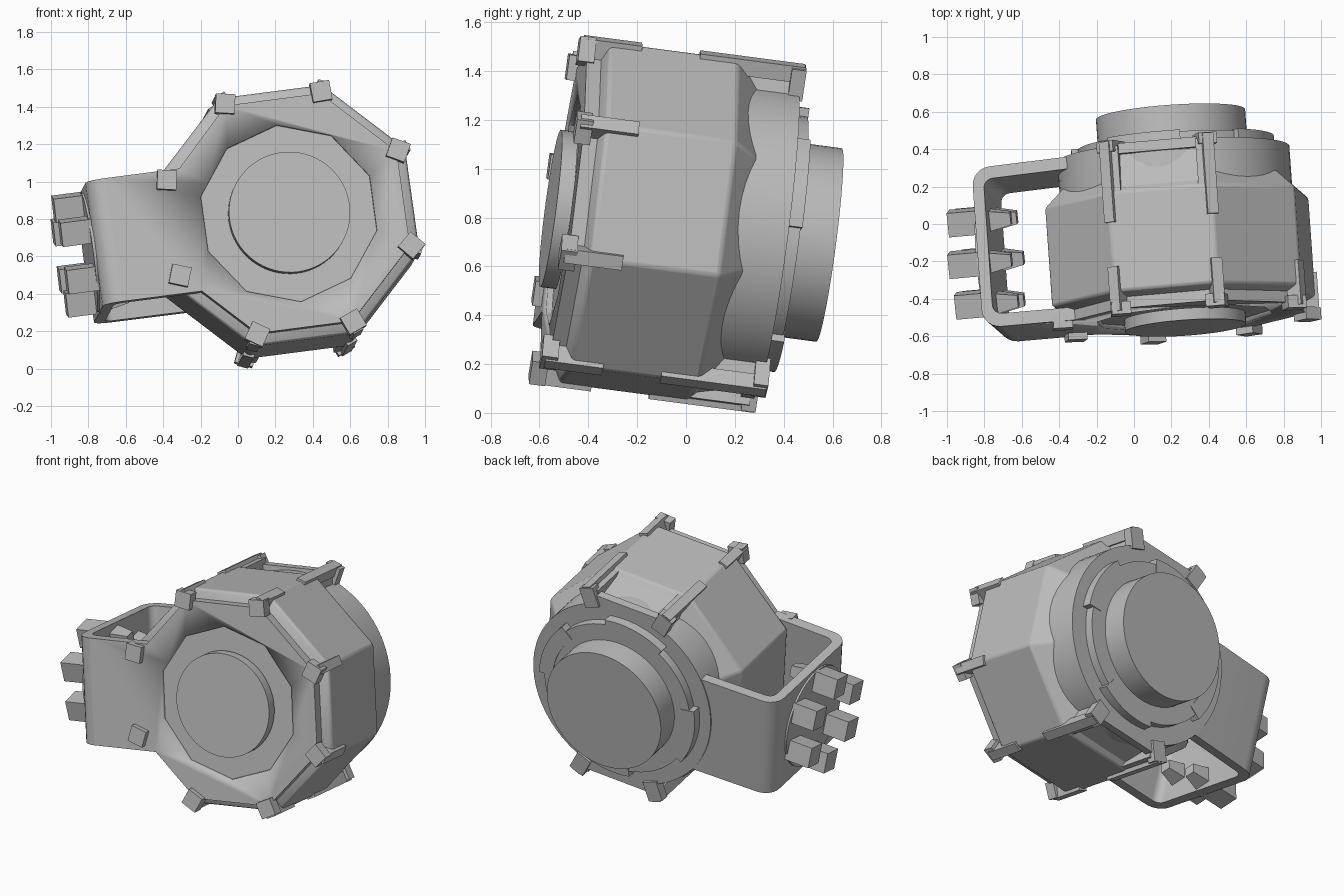
import bpy, bmesh, math
from mathutils import Vector, Matrix

cube = bpy.data.objects.get("Cube")
if cube:
    bpy.data.objects.remove(cube, do_unlink=True)

grey = bpy.data.materials.new("plain grey")
grey.use_nodes = True
tone = (0.5, 0.5, 0.5, 1)
grey.diffuse_color = tone
grey.node_tree.nodes["Principled BSDF"].inputs["Base Color"].default_value = tone

# The whole device leans: local y runs along the drum axis
Y = Vector((-0.07, 0.989, -0.13)).normalized()
X = Vector((0.989, 0.07, 0.13))
X = (X - Y * X.dot(Y)).normalized()
Z = X.cross(Y)
TILT = Matrix.Translation((0.22, 0.005, 0.767)) @ Matrix((X, Y, Z)).transposed().to_4x4()
parts = []


def finish(name, bm, local=Matrix(), bevel=0, smooth=30):
    bmesh.ops.transform(bm, matrix=TILT @ local, verts=bm.verts)
    bmesh.ops.recalc_face_normals(bm, faces=bm.faces)
    mesh = bpy.data.meshes.new(name)
    bm.to_mesh(mesh)
    bm.free()
    obj = bpy.data.objects.new(name, mesh)
    bpy.context.collection.objects.link(obj)
    mesh.materials.append(grey)
    if bevel:
        mod = obj.modifiers.new("rounding", 'BEVEL')
        mod.width, mod.segments = bevel, 2
    bpy.ops.object.select_all(action='DESELECT')
    obj.select_set(True)
    bpy.context.view_layer.objects.active = obj
    bpy.ops.object.shade_smooth_by_angle(angle=math.radians(smooth))
    parts.append(obj)
    return obj


def ring_points(n, r, start=0):
    return [(r * math.cos(start + math.tau * i / n), r * math.sin(start + math.tau * i / n))
            for i in range(n)]


def loft(name, sections, **kw):
    """Capped skin through outlines in x,z, each placed at a depth y."""
    bm = bmesh.new()
    loops = [[bm.verts.new((x, y, z)) for x, z in pts] for y, pts in sections]
    n = len(loops[0])
    for a, b in zip(loops, loops[1:]):
        for i in range(n):
            bm.faces.new((a[i], a[(i + 1) % n], b[(i + 1) % n], b[i]))
    bm.faces.new(loops[0])
    bm.faces.new(loops[-1])
    return finish(name, bm, **kw)


def box(name, lo, hi, local=Matrix(), taper=1):
    """Box from corner to corner; taper narrows its +x end."""
    bm = bmesh.new()
    bmesh.ops.create_cube(bm, size=1)
    lo, hi = Vector(lo), Vector(hi)
    for v in bm.verts:
        s = taper if v.co.x > 0 else 1
        v.co = (lo + hi) / 2 + Vector((v.co.x, v.co.y * s, v.co.z * s)) * (hi - lo)
    return finish(name, bm, local)


def drum(name, r, y0, y1):
    outline = ring_points(64, r)
    return loft(name, [(y0, outline), (y1, outline)])


EIGHTH = math.pi / 8


def octagon(r):
    return ring_points(8, r, EIGHTH)


# Eight-sided body, with its back end tapering into the round collar
loft("body", [(-0.48, octagon(0.65)), (-0.44, octagon(0.73)), (0.09, octagon(0.73)),
              (0.27, octagon(0.54))], bevel=0.012)
drum("back_collar", 0.622, 0.05, 0.355)
drum("back_step", 0.51, 0.3, 0.41)
drum("back_cap", 0.4, 0.38, 0.57)

# Raised sectors on the back step
for i, angle in enumerate((20, 100, 190, 280)):
    mid = math.radians(angle)
    arc = [mid + math.radians(a) for a in range(-22, 23, 4)]
    pts = [(0.545 * math.cos(a), 0.545 * math.sin(a)) for a in arc]
    pts += [(0.45 * math.cos(a), 0.45 * math.sin(a)) for a in reversed(arc)]
    loft(f"back_sector_{i + 1}", [(0.34, pts), (0.415, pts)])

# Front plate: octagon running into the side arm, with a ten-sided recess
front = octagon(0.67)
top_w, low_w, arm_u = 0.315, -0.355, 1.05
outline = front[:3] + [(-0.55, top_w), (-arm_u + 0.1, top_w), (-arm_u + 0.1, low_w),
                       (-0.52, low_w)] + front[5:]
plate = loft("front_plate", [(-0.53, outline), (-0.46, outline)])
decagon = ring_points(10, 0.48, 0.31)
cutter = loft("recess_cutter", [(-0.6, decagon), (-0.505, decagon)])
parts.remove(cutter)
cut = plate.modifiers.new("recess", 'BOOLEAN')
cut.object, cut.operation, cut.solver = cutter, 'DIFFERENCE', 'EXACT'
bpy.context.view_layer.objects.active = plate
bpy.ops.object.modifier_apply(modifier=cut.name)
bpy.data.objects.remove(cutter, do_unlink=True)
drum("front_disc", 0.325, -0.52, -0.583)


# Side arm: a bent strap with rounded corners, open at top and bottom
def bend(u, v, r, sign):
    turn = [math.pi / 2 * i / 6 for i in range(7)]
    return [(u + r - r * math.sin(t), v - sign * (r - r * math.cos(t))) for t in turn]


outer = bend(-arm_u, -0.53, 0.1, -1) + bend(-arm_u, 0.335, 0.1, 1)[::-1] + [(-0.4, 0.355)]
inner = bend(0.06 - arm_u, -0.46, 0.05, -1) + bend(0.06 - arm_u, 0.27, 0.05, 1)[::-1] + [(-0.4, 0.29)]
bm = bmesh.new()
(lo_out, lo_in), (hi_out, hi_in) = [
    [[bm.verts.new((u, v, w)) for u, v in path] for path in (outer, inner)]
    for w in (low_w, top_w)]
for a, b in ((lo_out, hi_out), (hi_out, hi_in), (hi_in, lo_in), (lo_in, lo_out)):
    for i in range(len(a) - 1):
        bm.faces.new((a[i], a[i + 1], b[i + 1], b[i]))
for e in (0, -1):
    bm.faces.new((lo_out[e], hi_out[e], hi_in[e], lo_in[e]))
finish("side_arm", bm)

# Round pad and six block knobs on the arm, each reaching through the wall
pad_place = Matrix.Translation((-arm_u, -0.13, -0.025))
pad = ring_points(48, 0.325)
loft("knob_pad", [(-0.01, pad), (0.012, pad)], local=pad_place @ Matrix.Rotation(math.pi / 2, 4, 'Z'))
for i, (v, w) in enumerate(ring_points(6, 0.255, math.radians(38))):
    place = pad_place @ Matrix.Translation((0, v, w)) @ Matrix.Rotation(math.radians(16), 4, 'X')
    box(f"knob_{i + 1}", (-0.165, -0.065, -0.065), (0, 0.065, 0.065), place)
    box(f"knob_stem_{i + 1}", (0, -0.065, -0.065), (0.17, 0.065, 0.065), place, taper=0.5)

# Corner clamps: front set all round, back set on the top and bottom corners
twists = (40, 25, -33, 12, -42, -10, 0, -25)
for i, twist in enumerate(twists):
    turn = Matrix.Rotation(-(EIGHTH + i * math.pi / 4), 4, 'Y')
    seat = turn @ Matrix.Translation((0.678, 0, 0)) @ Matrix.Rotation(-math.radians(twist), 4, 'Y')
    box(f"front_hook_{i + 1}", (-0.052, -0.567, -0.052), (0.052, -0.5, 0.052), seat)
    if i not in (3, 4):
        box(f"front_clamp_{i + 1}", (0.65, -0.55, -0.03), (0.738, -0.31, 0.03), turn)
    if i in (1, 2, 5, 6):
        box(f"back_clamp_{i + 1}", (0.67, -0.07, -0.03), (0.738, 0.365, 0.03), turn)
        box(f"back_hook_{i + 1}", (0.6, 0.31, -0.05), (0.73, 0.37, 0.05), turn)

# Sloped panel and cross bar between the back clamps, above and below
for name, half in (("top", 0), ("bottom", math.pi)):
    turn = Matrix.Rotation(half, 4, 'Y')
    box(name + "_back_bar", (-0.25, 0.3, 0.56), (0.25, 0.355, 0.64), turn)
    slope = turn @ Matrix.Translation((0, 0.2, 0.625)) @ Matrix.Rotation(math.radians(-14), 4, 'X')
    box(name + "_back_panel", (-0.22, -0.13, -0.03), (0.22, 0.13, 0.0), slope)
    for side in (-1, 1):
        wall = sorted((side * 0.21, side * 0.27))
        box(f"{name}_panel_cheek_{'left' if side > 0 else 'right'}",
            (wall[0], 0.05, 0.5), (wall[1], 0.34, 0.67), turn)

# Stand on the ground and centre
pts = [v.co for o in parts for v in o.data.vertices]
lo = Vector([min(p[k] for p in pts) for k in range(3)])
hi = Vector([max(p[k] for p in pts) for k in range(3)])
shift = Matrix.Translation((-(lo.x + hi.x) / 2, -(lo.y + hi.y) / 2, -lo.z))
for o in parts:
    o.data.transform(shift)
